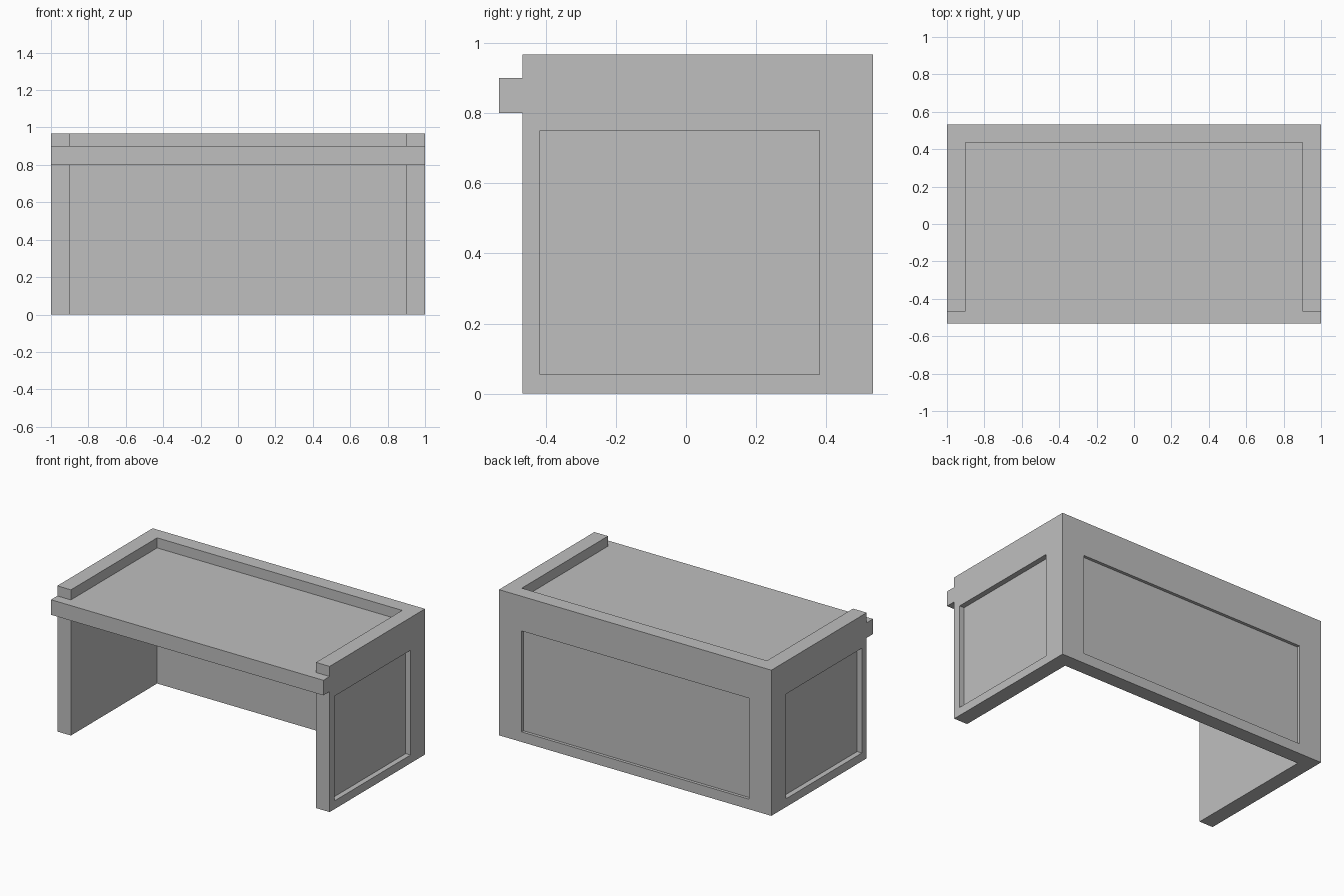
import bpy
import bmesh
from mathutils import Vector

cube = bpy.data.objects.get("Cube")
if cube:
    bpy.data.objects.remove(cube, do_unlink=True)

# Main dimensions
FRONT, BACK, LIP = -0.467, 0.533, -0.533
INNER_X, INNER_Y = 0.9, 0.437
HEIGHT, TOP_LOW, TOP_HIGH = 0.967, 0.8, 0.9

grey = bpy.data.materials.new("plain_grey")
grey.use_nodes = True
grey.diffuse_color = (0.52, 0.52, 0.52, 1)
grey.node_tree.nodes["Principled BSDF"].inputs["Base Color"].default_value = grey.diffuse_color


def prism(outline, low, high):
    """Extrude a flat outline between two heights."""
    bm = bmesh.new()
    base = bm.faces.new([bm.verts.new((x, y, low)) for x, y in outline])
    grown = bmesh.ops.extrude_face_region(bm, geom=[base])
    for v in grown["geom"]:
        if isinstance(v, bmesh.types.BMVert):
            v.co.z = high
    bmesh.ops.recalc_face_normals(bm, faces=bm.faces[:])
    bm.normal_update()
    return bm


def recess(bm, direction, axis, span, heights, depth):
    """Sink a rectangular panel into the outermost face looking along direction."""
    direction = Vector(direction)
    face = max((f for f in bm.faces if f.normal.dot(direction) > 0.99),
               key=lambda f: f.calc_center_median().dot(direction))
    bmesh.ops.inset_individual(bm, faces=[face], thickness=0.02)
    middle = face.calc_center_median()
    for v in face.verts:
        v.co[axis] = span[v.co[axis] > middle[axis]]
        v.co.z = heights[v.co.z > middle.z]
    sunk = bmesh.ops.extrude_discrete_faces(bm, faces=[face])["faces"][0]
    bmesh.ops.translate(bm, verts=sunk.verts[:], vec=-direction * depth)
    bm.normal_update()


def finish(bm, name):
    mesh = bpy.data.meshes.new(name)
    bm.to_mesh(mesh)
    bm.free()
    mesh.materials.append(grey)
    bpy.context.collection.objects.link(bpy.data.objects.new(name, mesh))


# Side and back walls as one U-shaped shell with sunken panels
shell = prism([(-1, FRONT), (-INNER_X, FRONT), (-INNER_X, INNER_Y), (INNER_X, INNER_Y),
               (INNER_X, FRONT), (1, FRONT), (1, BACK), (-1, BACK)], 0, HEIGHT)
for side in (-1, 1):
    recess(shell, (side, 0, 0), 1, (-0.417, 0.381), (0.055, 0.75), 0.035)
recess(shell, (0, 1, 0), 0, (-0.835, 0.835), (0.067, 0.737), 0.02)
finish(shell, "desk_walls")

# Desktop fitted between the walls, with a full-width front lip
finish(prism([(-1, LIP), (1, LIP), (1, FRONT), (INNER_X, FRONT), (INNER_X, INNER_Y),
              (-INNER_X, INNER_Y), (-INNER_X, FRONT), (-1, FRONT)], TOP_LOW, TOP_HIGH), "desktop")
